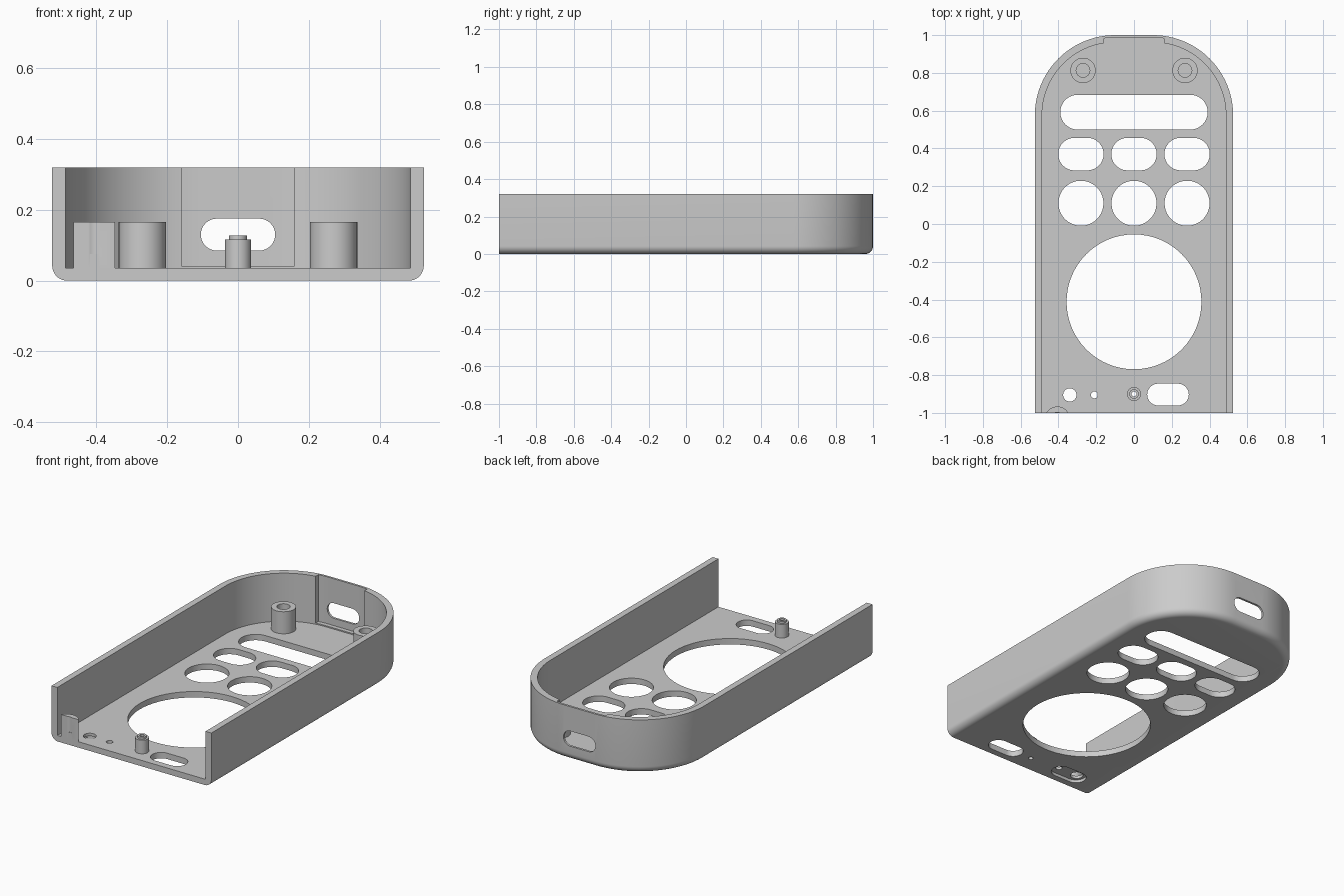
import bpy, bmesh
from math import sin, cos, pi, sqrt, radians
from mathutils import Matrix

cube = bpy.data.objects.get("Cube")
if cube:
    bpy.data.objects.remove(cube, do_unlink=True)

HALF_W, HEIGHT, FLOOR, WALL = 0.525, 0.32, 0.035, 0.038
FLAT = 0.1                       # half width of the flat part of the back
CORNER = HALF_W - FLAT

grey = bpy.data.materials.new("plain grey")
grey.use_nodes = True
grey.diffuse_color = (0.6, 0.6, 0.6, 1)
grey.node_tree.nodes["Principled BSDF"].inputs["Base Color"].default_value = (0.6, 0.6, 0.6, 1)


def finish(name, bm):
    bmesh.ops.remove_doubles(bm, verts=bm.verts, dist=1e-5)
    bmesh.ops.recalc_face_normals(bm, faces=bm.faces)
    mesh = bpy.data.meshes.new(name)
    bm.to_mesh(mesh)
    bm.free()
    mesh.materials.append(grey)
    obj = bpy.data.objects.new(name, mesh)
    bpy.context.collection.objects.link(obj)
    return obj


def loft(bm, rings):
    """Skin a stack of equal closed rings and cap both ends."""
    loops = [[bm.verts.new(p) for p in ring] for ring in rings]
    n = len(loops[0])
    for a, b in zip(loops, loops[1:]):
        for i in range(n):
            j = (i + 1) % n
            bm.faces.new((a[i], a[j], b[j], b[i]))
    bm.faces.new(loops[0][::-1])
    bm.faces.new(loops[-1])


def prism(bm, points, z0, z1):
    loft(bm, [[(x, y, z) for x, y in points] for z in (z0, z1)])


def outline(inset, front=-1.0, steps=24):
    """Straight sides, square front, rounded back."""
    r = CORNER - inset
    right = [(FLAT + r * cos(pi / 2 * i / steps), 1 - CORNER + r * sin(pi / 2 * i / steps))
             for i in range(steps + 1)]
    right.insert(0, (HALF_W - inset, front))
    return right + [(-x, y) for x, y in reversed(right)]


def slot(cx, cy, half, r, steps=32):
    """Round-ended slot; a circle when half is zero."""
    pts = []
    for side, start in ((1, -pi / 2), (-1, pi / 2)):
        for i in range(steps + 1):
            if half == 0 and i == steps:
                continue
            a = start + pi * i / steps
            pts.append((cx + side * half + r * cos(a), cy + r * sin(a)))
    return pts


def cut(target, cutter):
    cutter.hide_render = True
    mod = target.modifiers.new("cut", 'BOOLEAN')
    mod.operation, mod.solver, mod.object = 'DIFFERENCE', 'EXACT', cutter
    bpy.ops.object.select_all(action='DESELECT')
    bpy.context.view_layer.objects.active = target
    target.select_set(True)
    bpy.ops.object.modifier_apply(modifier=mod.name)
    bpy.data.objects.remove(cutter, do_unlink=True)


def turned(name, x, y, profile, steps=40):
    """Revolve a profile; it closes on itself when it is off the axis."""
    bm = bmesh.new()
    cols = [[bm.verts.new((x + r * cos(2 * pi * s / steps), y + r * sin(2 * pi * s / steps), z))
             for r, z in profile] for s in range(steps)]
    n = len(profile)
    for s in range(steps):
        a, b = cols[s], cols[(s + 1) % steps]
        for i in range(n if profile[0][0] > 0 else n - 1):
            j = (i + 1) % n
            bm.faces.new((a[i], b[i], b[j], a[j]))
    return finish(name, bm)


# Shell with a rounded lower edge
FILLET = 0.042
bm = bmesh.new()
levels = [(FILLET * (1 - sin(a)), FILLET * (1 - cos(a))) for a in (pi / 2 * i / 8 for i in range(9))]
levels.append((0, HEIGHT))
loft(bm, [[(x, y, z) for x, y in outline(inset)] for inset, z in levels])
shell = finish("shell", bm)

# Hollow inside, open at the front
bm = bmesh.new()
prism(bm, outline(WALL, front=-1.2), FLOOR, 0.5)
cut(shell, finish("hollow_cutter", bm))

# Thinned pocket in the back wall
r = CORNER - 0.013
back = []
for i in range(17):
    x = -0.16 + 0.02 * i
    dx = max(abs(x) - FLAT, 0)
    back.append((x, 1 - CORNER + sqrt(r * r - dx * dx)))
bm = bmesh.new()
prism(bm, [(0.16, 0.9), (-0.16, 0.9)] + back, FLOOR + 0.007, 0.5)
cut(shell, finish("pocket_cutter", bm))

# Port through the back wall
bm = bmesh.new()
prism(bm, slot(0, 0.13, 0.06, 0.045), -1.1, -0.9)
bm.transform(Matrix.Rotation(pi / 2, 4, 'X'))
cut(shell, finish("port_cutter", bm))

# Shallow recess under the floor
bm = bmesh.new()
prism(bm, slot(-0.28, -0.903, 0.0525, 0.0575), -0.1, 0.018)
cut(shell, finish("recess_cutter", bm))

# Openings through the floor: large round, display slot, buttons, small holes
openings = [(0, -0.412, 0, 0.357), (0, 0.592, 0.298, 0.092), (0.18, -0.903, 0.0525, 0.0575),
            (-0.34, -0.905, 0, 0.035), (-0.21, -0.905, 0, 0.018), (0, -0.9, 0, 0.013)]
for x in (-0.281, 0, 0.281):
    openings += [(x, 0.11, 0, 0.119), (x, 0.37, 0.034, 0.086)]
bm = bmesh.new()
for o in openings:
    prism(bm, slot(*o), -0.1, 0.1)
cut(shell, finish("opening_cutter", bm))

# Screw posts with blind holes
POST_TOP, POST_R, HOLE_R = 0.166, 0.067, 0.036
post = [(0, FLOOR - 0.005), (POST_R, FLOOR - 0.005), (POST_R, POST_TOP),
        (HOLE_R, POST_TOP), (HOLE_R, 0.075), (0, 0.075)]
left_post = turned("left_screw_post", 0.27, 0.813, post)
right_post = turned("right_screw_post", -0.27, 0.813, post)

# Front post sliced flush with the open front
front_post = turned("front_cut_post", -0.406, -1.033, post)
bm = bmesh.new()
prism(bm, [(-0.6, -1.2), (-0.2, -1.2), (-0.2, -1), (-0.6, -1)], -0.1, 0.4)
cut(front_post, finish("slice_cutter", bm))

# Small stepped tube
tube = turned("stepped_tube", 0, -0.9, [(0.013, FLOOR), (0.037, FLOOR), (0.037, 0.116),
                                        (0.025, 0.116), (0.025, 0.128), (0.013, 0.128)])

# Smooth curves, sharp edges
bpy.ops.object.select_all(action='DESELECT')
for obj in (shell, left_post, right_post, front_post, tube):
    obj.select_set(True)
    bpy.context.view_layer.objects.active = obj
bpy.ops.object.shade_smooth_by_angle(angle=radians(30))
